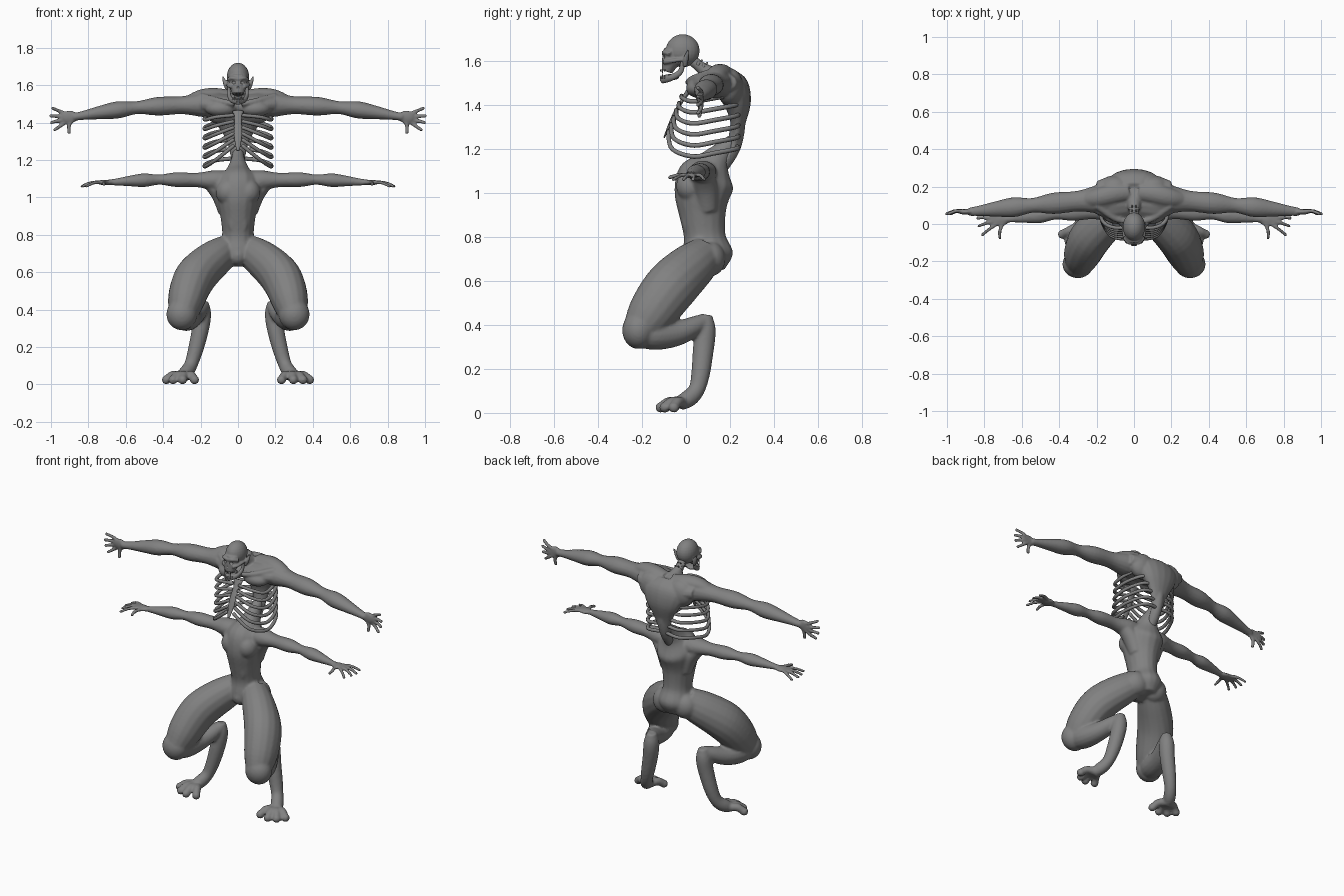
import bpy, bmesh
from math import cos, sin, tau
from mathutils import Matrix, Vector

cube = bpy.data.objects.get("Cube")
if cube:
    bpy.data.objects.remove(cube, do_unlink=True)

grey = bpy.data.materials.new("grey_flesh")
grey.use_nodes = True
colour = (0.22, 0.22, 0.22, 1)
grey.diffuse_color = colour
grey.node_tree.nodes["Principled BSDF"].inputs["Base Color"].default_value = colour

X, Y, Z = (Vector(axis) for axis in Matrix.Identity(3))
SIDES = (1, -1)


def spline(keys, t):
    """Smooth value through evenly spaced keys, for points or radii alike."""
    end = len(keys) - 1
    i = min(int(t * end), end - 1)
    f = t * end - i
    here, there = keys[i], keys[i + 1]
    leave = (there - keys[max(i - 1, 0)]) / 2
    arrive = (keys[min(i + 2, end)] - here) / 2
    step = there - here
    return here + leave * f + (step * 3 - leave * 2 - arrive) * f ** 2 + (leave + arrive - step * 2) * f ** 3


def limb(bm, joints, radii, ref=Z, flat=1.0, side=1, sides=16):
    """Loft rings along joints; radius lies along ref, times flat across it."""
    joints = [Vector((x * side, y, z)) for x, y, z in joints]
    count = 4 * max(len(joints), len(radii))
    centres = [spline(joints, i / count) for i in range(count + 1)]
    rings = []
    for i, centre in enumerate(centres):
        along = (centres[min(i + 1, count)] - centres[max(i - 1, 0)]).normalized()
        u = (ref - along * ref.dot(along)).normalized()
        v = along.cross(u) * flat
        radius = spline(radii, i / count)
        turns = [tau * k / sides for k in range(sides)]
        rings.append([bm.verts.new(centre + (u * cos(a) + v * sin(a)) * radius) for a in turns])
    for low, high in zip(rings, rings[1:]):
        for k in range(sides):
            bm.faces.new((low[k - 1], low[k], high[k], high[k - 1]))
    bm.faces.new(rings[0])
    bm.faces.new(rings[-1])


def blob(bm, centre, radii, side=1):
    x, y, z = centre
    place = Matrix.Translation((x * side, y, z)) @ Matrix.Diagonal((*radii, 1))
    bmesh.ops.create_uvsphere(bm, u_segments=24, v_segments=14, radius=1, matrix=place)


def digits(bm, base, forward, spread, angles, length, radius, lift, drop, side):
    """Fan fingers or toes out from a base, each with a raised knuckle."""
    for angle in angles:
        reach = (forward * cos(angle) + spread * sin(angle)) * length
        knuckle = base + reach * 0.6 + lift
        tip = base + reach + drop
        limb(bm, [base, knuckle, tip], [radius, radius, radius * 0.9], Z, 1, side, 10)
        blob(bm, tip, [radius] * 3, side)


def arm(bm, shoulder, elbow, wrist, scale, spread, reach, drop, side):
    """Muscled arm ending in a flat hand whose fingers fan along spread."""
    profile = (.065, .068, .048, .05, .034, .046, .036, .025, .02)
    limb(bm, [shoulder, elbow, wrist], [r * scale for r in profile], Z, 1.15, side)
    wrist = Vector(wrist)
    blob(bm, wrist + X * .02, Vector((.045, .015, .015)) + spread * .02, side)
    digits(bm, wrist, X, spread, (.4, .05, -.25, -.6), reach, .0105, Y * .005, drop, side)
    digits(bm, wrist, X, spread, [-1.3], reach * .7, .011, X * .01, drop / 2, side)


def finish(name, bm, voxel=None, relax=3):
    """Make the object; a voxel size fuses its overlapping parts into one skin."""
    bmesh.ops.recalc_face_normals(bm, faces=bm.faces)
    mesh = bpy.data.meshes.new(name)
    bm.to_mesh(mesh)
    bm.free()
    for poly in mesh.polygons:
        poly.use_smooth = True
    mesh.materials.append(grey)
    ob = bpy.data.objects.new(name, mesh)
    bpy.context.scene.collection.objects.link(ob)
    if voxel:
        fuse = ob.modifiers.new("fuse", "REMESH")
        fuse.mode = "VOXEL"
        fuse.voxel_size = voxel
        fuse.use_smooth_shade = True
        soften = ob.modifiers.new("soften", "SMOOTH")
        soften.factor = 0.5
        soften.iterations = relax
    return ob


# Upper body: shoulder girdle, back muscle tapering into the spine, upper arms
bm = bmesh.new()
girdle = [(-.2, .14, 1.5), (0, .14, 1.49), (.2, .14, 1.5)]
limb(bm, girdle, [.05, .065, .055, .065, .05], Z, 1.8)
spine = [(0, .18, 1.54), (0, .235, 1.4), (0, .22, 1.22), (0, .15, 1.1)]
limb(bm, spine, [.09, .15, .12, .065, .04, .035, .03], X, .5)
limb(bm, spine, [.03, .035, .03], X)
limb(bm, [(0, .03, 1.6), (0, .08, 1.56), (0, .16, 1.5)], [.025, .03, .06], X)
for side in SIDES:
    arm(bm, (.1, .14, 1.5), (.54, .1, 1.48), (.88, .065, 1.43), 1, Z, .12, Y * -.01, side)
    # breast, shoulder blade and raised shoulder muscle
    blob(bm, (.09, .06, 1.475), (.085, .06, .045), side)
    blob(bm, (.1, .2, 1.48), (.09, .06, .085), side)
    limb(bm, [(.03, .17, 1.53), (.11, .16, 1.54), (.2, .14, 1.535), (.27, .13, 1.51)], [.04, .045, .03], Z, 1.2, side)
    limb(bm, [(.02, .01, 1.5), (.1, .03, 1.515), (.2, .1, 1.54)], [.015, .02], Z, 1, side)
finish("upper_body", bm, .007)

# Lower body: torso with its neck stalk, second arms, folded legs and feet
bm = bmesh.new()
torso = [(0, .11, .64), (0, .085, .8), (0, .075, 1), (0, .13, 1.14), (0, .22, 1.24)]
limb(bm, torso, [.06, .105, .085, .095, .115, .115, .065, .038, .03], X, 1.12)
blob(bm, (0, .03, .69), (.05, .055, .055))
for side in SIDES:
    arm(bm, (.06, .08, 1.09), (.42, .055, 1.095), (.69, .025, 1.08), .8, Y, .145, Z * -.02, side)
    # chest, flank, belly and buttock muscle
    blob(bm, (.055, .02, 1.03), (.065, .065, .07), side)
    limb(bm, [(.07, .1, .92), (.1, .09, 1.02), (.17, .075, 1.1)], [.035, .045, .035], X, 1.2, side)
    blob(bm, (.03, .015, .9), (.03, .035, .1), side)
    blob(bm, (.07, .11, .7), (.08, .07, .08), side)
    # thigh with rounded knee, then shank folded back to the hock
    limb(bm, [(.06, .09, .72), (.23, -.07, .57), (.3, -.22, .36)], [.08, .1, .11, .1, .07], X, 1.1, side)
    blob(bm, (.3, -.215, .375), (.083, .075, .085), side)
    limb(bm, [(.3, -.23, .36), (.25, -.05, .36), (.185, .09, .42)], [.06, .074, .062, .05, .035], X, .95, side)
    # long heel, foot and toes
    heel = [(.185, .09, .445), (.2, .08, .3), (.25, .05, .11), (.3, -.03, .04)]
    limb(bm, heel, [.028, .046, .046, .042, .036, .038, .03], X, 1.05, side)
    foot = Vector((.285, -.005, .04))
    digits(bm, foot, -Y, X, (-.5, .1, .6, 1.1), .11, .025, Z * .01, Z * -.015, side)
finish("lower_body", bm, .008, 4)

# Ribs droop from the spine round the flanks, then rise to the breastbone
bm = bmesh.new()
for side in SIDES:
    for row in range(6):
        low = row / 5
        level = 1.43 - low / 4
        front = -.02 - low * .06
        loop = [(.01, .23, level + .03), (.11, .23, level + .02), (.17, .13, level),
                (.175, .03, level - .015), (.12, front * .8, level + low * .02),
                (.02, front, level + .01 + low * .09)]
        limb(bm, loop, [.011, .01], Z, 1, side, 8)
finish("ribs", bm)

# Breastbone
bm = bmesh.new()
limb(bm, [(0, .01, 1.46), (0, -.04, 1.38), (0, -.1, 1.25)], [.03, .02, .022, .008], X, .4)
finish("breastbone", bm)

# Neck bones with paired spines
bm = bmesh.new()
for step in range(2):
    bone = Vector((0, .055, 1.585)) + (Y * 2 - Z) * step * .012
    blob(bm, bone, (.028, .014, .018))
    for side in SIDES:
        limb(bm, [bone + X * .01, bone + X * .01 + (Y + Z) * .02], [.008, .003], X, 1, side, 8)
finish("neck_bones", bm)

# Skull: cranium, face, brows, cheekbones and pointed ears
bm = bmesh.new()
blob(bm, (0, -.015, 1.645), (.06, .077, .075))
limb(bm, [(0, -.06, 1.65), (0, -.07, 1.6), (0, -.087, 1.55)], [.048, .047, .03], X, .85)
for side in SIDES:
    limb(bm, [(0, -.1, 1.632), (.03, -.098, 1.638), (.052, -.07, 1.63)], [.01, .01], Z, 1, side)
    limb(bm, [(.03, -.1, 1.593), (.05, -.075, 1.597), (.057, -.015, 1.605)], [.011, .008], Z, 1, side)
    limb(bm, [(.055, -.005, 1.575), (.068, 0, 1.61), (.083, .01, 1.65)], [.01, .012, .003], X, 1, side)
skull = finish("skull", bm, .0045, 2)

# Shallow eye sockets and nose, cut by a hidden helper
bm = bmesh.new()
for side in SIDES:
    blob(bm, (.025, -.115, 1.616), (.014, .022, .011), side)
blob(bm, (0, -.12, 1.588), (.008, .015, .012))
cutter = finish("socket_cutter", bm)
cutter.hide_render = True
cutter.hide_viewport = True
sockets = skull.modifiers.new("sockets", "BOOLEAN")
sockets.operation = "DIFFERENCE"
sockets.object = cutter

# Hanging jaw with a filled floor
bm = bmesh.new()
for side in SIDES:
    hinge_to_chin = [(.05, -.015, 1.6), (.047, -.025, 1.55), (.036, -.07, 1.522), (0, -.11, 1.512)]
    limb(bm, hinge_to_chin, [.008, .011, .013], X, 1.3, side)
blob(bm, (0, -.07, 1.525), (.035, .04, .014))
finish("jaw", bm, .0045, 1)

# Teeth: upper and lower rows, with one longer fang on each side
bm = bmesh.new()
for side in SIDES:
    for place in range(4):
        root = Vector((.004 + place * .008, -.115 + place ** 2 * .002, 1.54))
        length = .02 if place == 2 else .012
        for way in SIDES:
            gum = root + Z * way * .02
            limb(bm, [gum, gum - Z * way * length], [.004, .001], X, 1, side, 6)
finish("teeth", bm)
